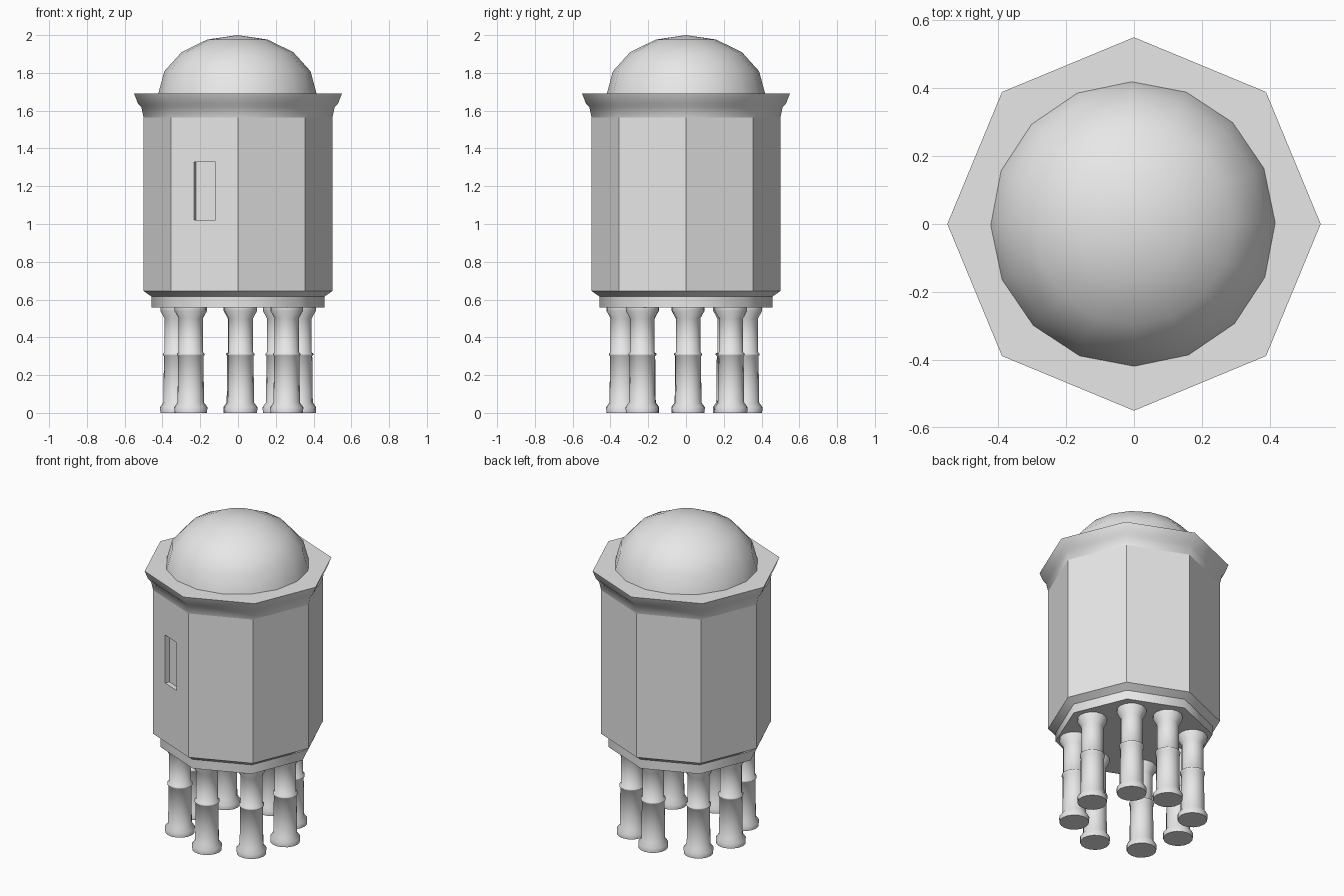
import bpy
import bmesh
from math import cos, sin, pi, radians
from mathutils import Vector

if "Cube" in bpy.data.objects:
    bpy.data.objects.remove(bpy.data.objects["Cube"], do_unlink=True)

stone = bpy.data.materials.new("grey_stone")
stone.use_nodes = True
GREY = (0.8, 0.8, 0.8, 1)
stone.diffuse_color = GREY
stone.node_tree.nodes["Principled BSDF"].inputs["Base Color"].default_value = GREY


def lathe(name, profile, sides, centre=(0, 0), turn=0.0, smooth=None, edit=None):
    """Closed solid of revolution from (radius, height) pairs, bottom to top."""
    bm = bmesh.new()
    rings = []
    for r, z in profile:
        if r == 0:
            rings.append([bm.verts.new((0, 0, z))])
        else:
            angles = [turn + 2 * pi * i / sides for i in range(sides)]
            rings.append([bm.verts.new((r * cos(a), r * sin(a), z)) for a in angles])
    for low, high in zip(rings, rings[1:]):
        for i in range(sides):
            j = (i + 1) % sides
            if len(high) == 1:
                bm.faces.new((low[i], low[j], high[0]))
            else:
                bm.faces.new((low[i], low[j], high[j], high[i]))
    bm.faces.new(rings[0][::-1])
    if len(rings[-1]) > 1:
        bm.faces.new(rings[-1])
    bm.normal_update()
    if edit:
        edit(bm)
    mesh = bpy.data.meshes.new(name)
    bm.to_mesh(mesh)
    bm.free()
    mesh.materials.append(stone)
    obj = bpy.data.objects.new(name, mesh)
    obj.location = (*centre, 0)
    bpy.context.collection.objects.link(obj)
    if smooth:
        bpy.ops.object.select_all(action="DESELECT")
        obj.select_set(True)
        bpy.context.view_layer.objects.active = obj
        bpy.ops.object.shade_smooth_by_angle(angle=radians(smooth))
    return obj


def cut_window(bm):
    """Recess an upright window into the front wall on the right-hand side."""
    facing = Vector((-sin(pi / 8), -cos(pi / 8), 0))
    wall = max(bm.faces, key=lambda f: f.normal.dot(facing))
    middle = wall.calc_center_median()
    middle.z = 1.175
    along = Vector((-facing.y, facing.x, 0))
    bmesh.ops.inset_individual(bm, faces=[wall], thickness=0.02)
    old_middle = wall.calc_center_median()
    for v in wall.verts:
        d = v.co - old_middle
        side = 1 if d.dot(along) > 0 else -1
        up = 1 if d.z > 0 else -1
        v.co = middle + along * side * 0.062 + Vector((0, 0, up * 0.154))
    bm.normal_update()
    bmesh.ops.inset_individual(bm, faces=[wall], thickness=0, depth=-0.03)


# Octagonal tower: skirt, walls and cornice
lathe("skirt", [(0.457, 0.557), (0.457, 0.615), (0.5, 0.645)], 8, smooth=50)
lathe("tower_wall", [(0.5, 0.645), (0.5, 1.565)], 8, edit=cut_window)
lathe("cornice", [(0.5, 1.565), (0.512, 1.62), (0.53, 1.638), (0.55, 1.69)], 8, smooth=50)

# Flattened half-sphere dome
dome_profile = [(0.419 * cos(k * pi / 8), 1.69 + 0.31 * sin(k * pi / 8)) for k in range(4)]
lathe("dome", dome_profile + [(0, 2.0)], 16, centre=(-0.003, 0),
      turn=radians(0.5), smooth=40)

# Ring of eight slightly uneven columns
column_profile = [(0.086, 0), (0.088, 0.03), (0.07, 0.055), (0.067, 0.3), (0.073, 0.306),
                  (0.073, 0.314), (0.064, 0.32), (0.064, 0.5), (0.086, 0.54), (0.086, 0.557)]
places = [(0.015, -0.335), (0.258, -0.232), (0.326, 0.012), (0.218, 0.238),
          (0.01, 0.317), (-0.25, 0.23), (-0.325, 0.01), (-0.25, -0.23)]
for number, place in enumerate(places, 1):
    lathe(f"column_{number}", column_profile, 16, centre=place, smooth=60)
